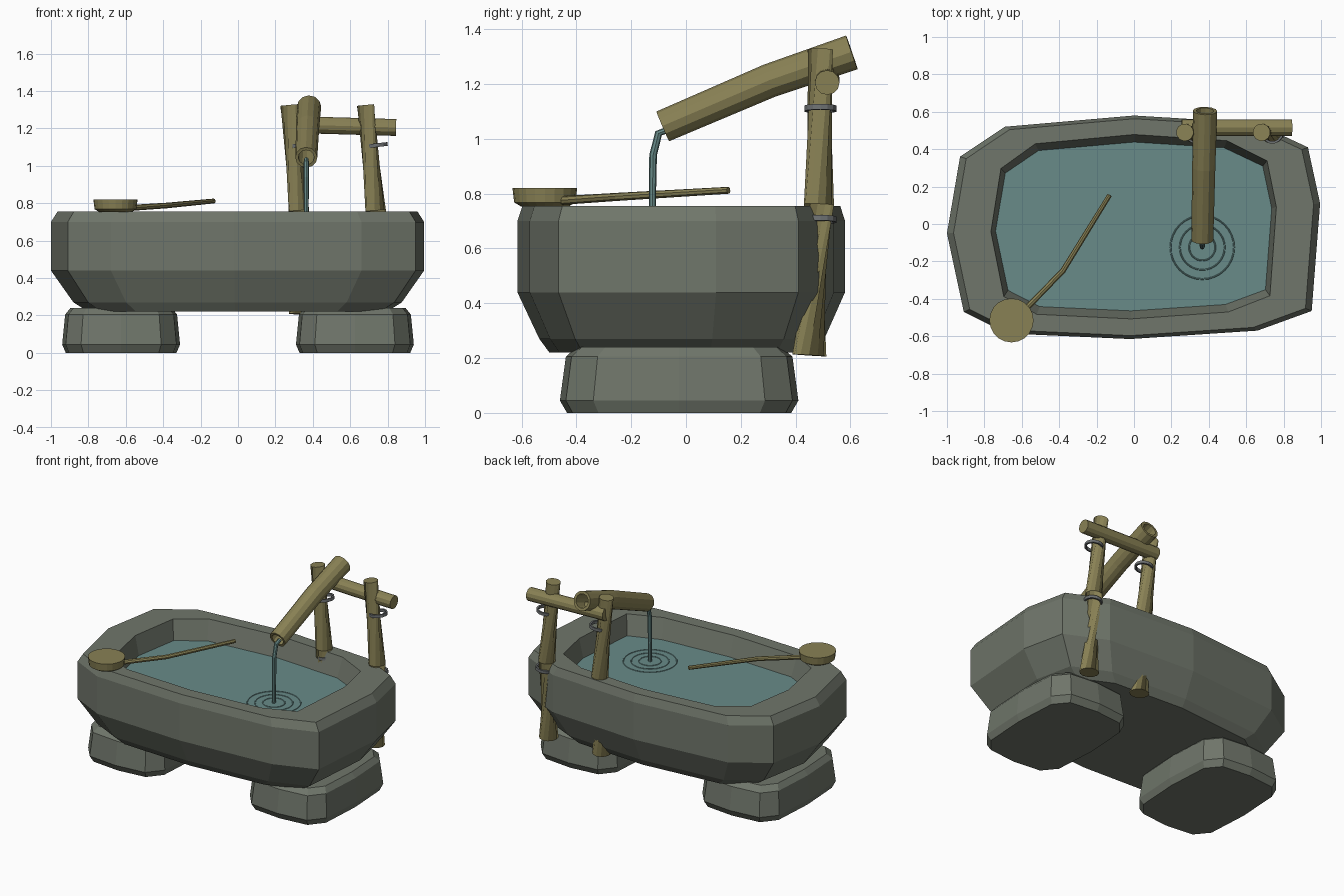
import bpy
import bmesh
from math import cos, sin, pi
from mathutils import Vector

cube = bpy.data.objects.get("Cube")
if cube:
    bpy.data.objects.remove(cube, do_unlink=True)


def material(name, colour):
    mat = bpy.data.materials.new(name)
    mat.use_nodes = True
    rgba = (*colour, 1)
    mat.diffuse_color = rgba
    mat.node_tree.nodes["Principled BSDF"].inputs["Base Color"].default_value = rgba
    return mat


STONE = material("grey green stone", (.16, .18, .145))
BAMBOO = material("dry bamboo", (.25, .22, .09))
WATER = material("still water", (.14, .26, .25))
BINDING = material("grey binding", (.15, .16, .165))


def loft(name, rings, mat, closed=False):
    """Skin a list of equal-length point rings; cap the ends unless closed."""
    bm = bmesh.new()
    loops = [[bm.verts.new(p) for p in ring] for ring in rings]
    pairs = list(zip(loops, loops[1:]))
    if closed:
        pairs.append((loops[-1], loops[0]))
    else:
        bm.faces.new(loops[0])
        if len(loops) > 1:
            bm.faces.new(loops[-1])
    for low, high in pairs:
        for i in range(len(low)):
            j = (i + 1) % len(low)
            bm.faces.new((low[i], low[j], high[j], high[i]))
    bmesh.ops.recalc_face_normals(bm, faces=bm.faces)
    if len(loops) == 1 and bm.faces[:][0].normal.z < 0:
        bmesh.ops.reverse_faces(bm, faces=bm.faces)
    mesh = bpy.data.meshes.new(name)
    bm.to_mesh(mesh)
    bm.free()
    mesh.materials.append(mat)
    obj = bpy.data.objects.new(name, mesh)
    bpy.context.collection.objects.link(obj)
    return obj


def circle(centre, axis, radius, sides):
    turn = Vector((0, 0, 1)).rotation_difference(axis)
    angles = [2 * pi * i / sides for i in range(sides)]
    return [centre + turn @ Vector((radius * cos(a), radius * sin(a), 0)) for a in angles]


def tube(name, path, radii, mat, sides=12, bore=0):
    """Tapered, bent pole along a path; bore is the hollow share of the radius."""
    pts = [Vector(p) for p in path]
    last = len(pts) - 1
    axes = [(pts[min(i + 1, last)] - pts[max(i - 1, 0)]).normalized() for i in range(last + 1)]
    cuts = list(zip(pts, axes, radii))
    rings = [circle(p, a, r, sides) for p, a, r in cuts]
    if bore:
        rings += [circle(p, a, r * bore, sides) for p, a, r in reversed(cuts)]
    return loft(name, rings, mat, closed=bool(bore))


# Basin: irregular twelve-sided outline, scaled at each level
outline = [(-.93, .36), (-.69, .52), (0, .58), (.65, .54), (.93, .41), (.995, .11),
           (.95, -.465), (.66, -.57), (-.02, -.615), (-.68, -.585), (-.91, -.47), (-1, -.05)]


def level(z, sx, sy):
    return [(x * sx, y * sy, z) for x, y in outline]


water_z = .62
loft("stone_basin", [
    level(.22, .80, .81), level(.27, .88, .87), level(.44, 1, 1), level(.70, 1, 1),
    level(.755, .965, .97), level(.755, .765, .825), level(water_z, .74, .755),
    level(.4, .70, .70)], STONE)
loft("water_surface", [level(water_z, .742, .757)], WATER)


# Foot stones: chamfered blocks with softened top and bottom edges
def block_ring(cx, cy, hx, hy, z):
    shape = [(1, 0), (.94, .72), (.68, .95), (0, 1), (-.68, .95), (-.94, .72)]
    shape += [(-x, -y) for x, y in shape]
    return [(cx + x * hx, cy + y * hy, z) for x, y in shape]


for side, name in ((-1, "right_foot_stone"), (1, "left_foot_stone")):
    loft(name, [block_ring(side * .625, -.025, .315 * s, .435 * s, z)
                for z, s in ((0, .94), (.045, 1), (.205, .95), (.24, .86))], STONE)

# Leaning posts with their bindings
for shift, name in ((0, "inner_post"), (.41, "outer_post")):
    tube(name, [(.272 + shift, .49, 1.325), (.326 + shift, .485, .76), (.335 + shift, .45, .21)],
         (.047, .055, .062), BAMBOO)
    for x, z in ((.33, 1.11), (.337, .705)):
        centre = Vector((x + shift, .49, z))
        tilt = Vector((-.12, 0, 1)).normalized() * .01
        tube(name + "_binding", [centre - tilt, centre + tilt], (.06, .06), BINDING,
             sides=14, bore=.8)

# Crossbar and hollow spout
tube("crossbar", [(.255, .515, 1.222), (.845, .515, 1.205)], (.045, .045), BAMBOO)
tube("spout", [(.38, .605, 1.315), (.373, .305, 1.212), (.365, -.085, 1.045)],
     (.065, .062, .059), BAMBOO, bore=.72)

# Falling water and ripples
tube("water_stream", [(.365, -.06, 1.035), (.365, -.1, 1.02), (.365, -.12, .94), (.365, -.125, water_z)],
     (.012, .014, .014, .012), WATER, sides=8)
for radius in (.07, .12, .17):
    bpy.ops.mesh.primitive_torus_add(location=(.365, -.125, water_z), major_radius=radius,
                                     minor_radius=.004, major_segments=32, minor_segments=6)
    ripple = bpy.context.object
    ripple.name = "ripple"
    ripple.data.materials.append(WATER)

# Ladle resting on the rim
cup = Vector((-.655, -.515, 0))
up = Vector((0, 0, 1))
loft("ladle_cup", [circle(cup + up * z, up, r, 20)
                   for z, r in ((.752, .085), (.768, .112), (.82, .118))], BAMBOO)
tube("ladle_handle", [(-.575, -.45, .775), (-.38, -.25, .788), (-.13, .155, .812)],
     (.016, .015, .013), BAMBOO, sides=8)
